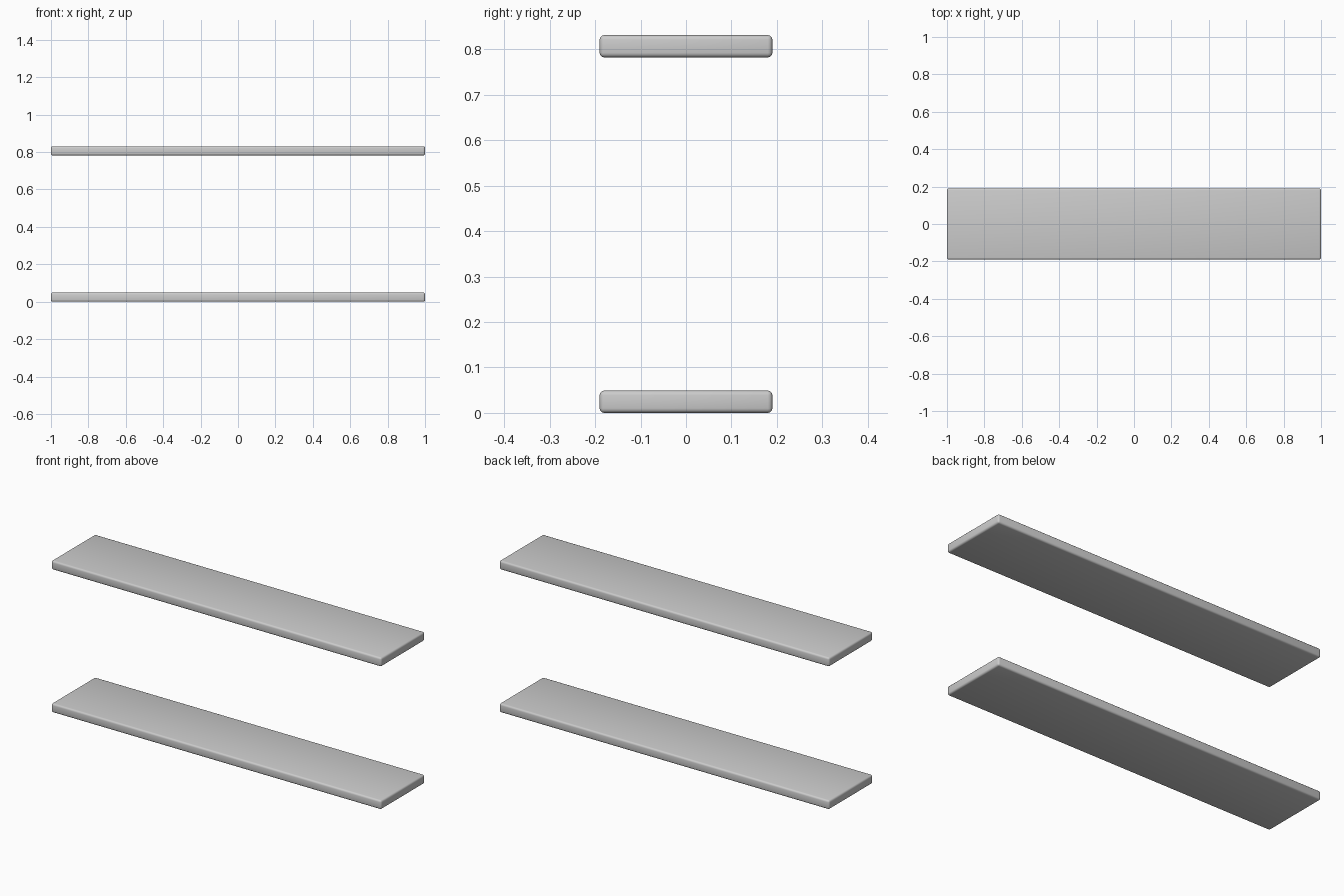
import bpy
import math

if "Cube" in bpy.data.objects:
    bpy.data.objects.remove(bpy.data.objects["Cube"])

LENGTH, DEPTH, THICK = 2.0, 0.38, 0.049


def shelf(name, bottom):
    """Flat board with softly rounded edges."""
    bpy.ops.mesh.primitive_cube_add(size=1, location=(0, 0, bottom + THICK / 2))
    ob = bpy.context.object
    ob.name = name
    ob.scale = (LENGTH, DEPTH, THICK)
    bpy.ops.object.transform_apply(location=False, rotation=False, scale=True)
    bevel = ob.modifiers.new("rounded_edges", 'BEVEL')
    bevel.width = 0.01
    bevel.segments = 3
    bpy.ops.object.modifier_apply(modifier=bevel.name)
    bpy.ops.object.shade_smooth_by_angle(angle=math.radians(40))
    return ob


# Two identical boards, one above the other
shelf("lower_shelf", 0.0)
shelf("upper_shelf", 0.782)
